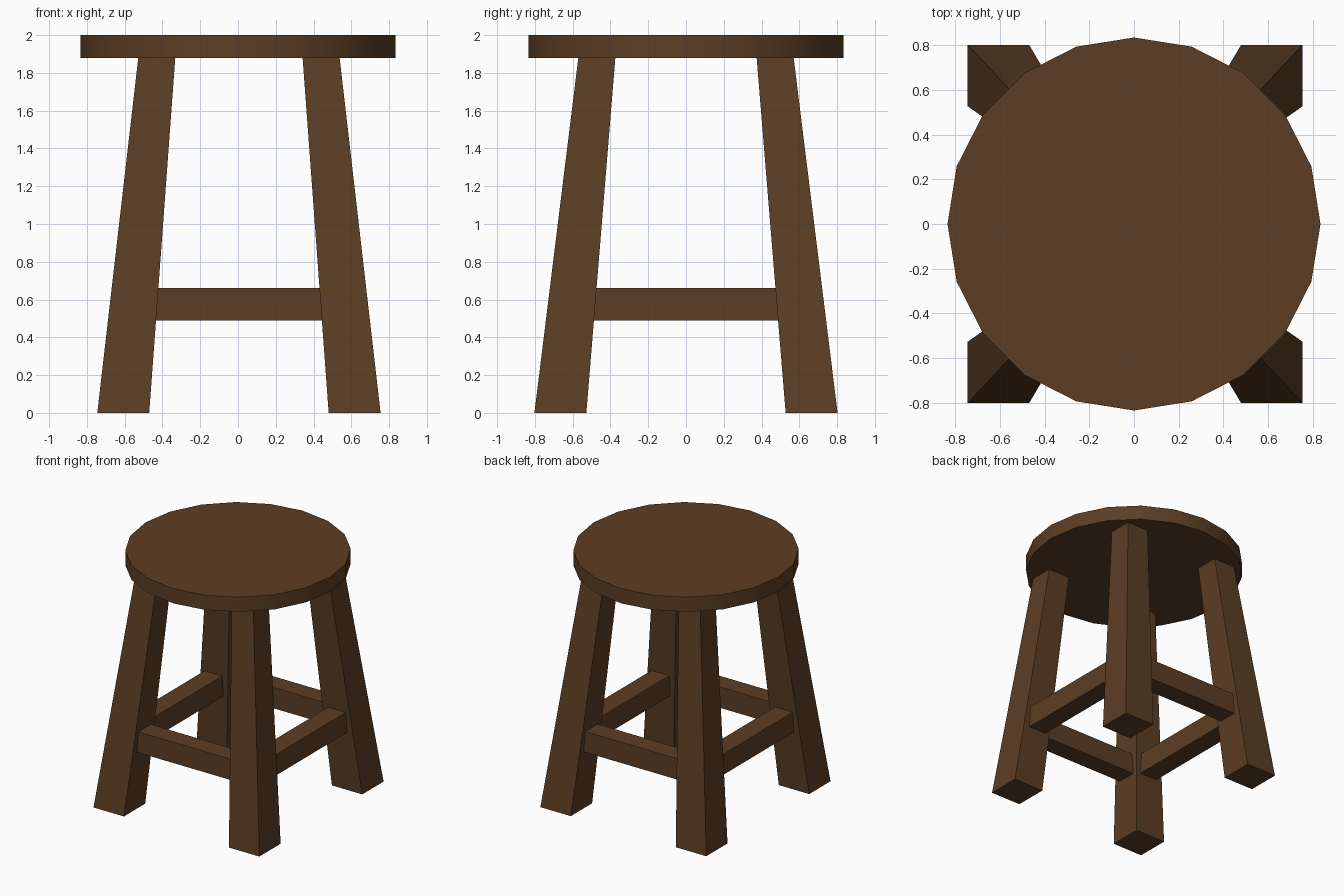
import bpy, bmesh, math
from mathutils import Matrix

if "Cube" in bpy.data.objects:
    bpy.data.objects.remove(bpy.data.objects["Cube"])

wood = bpy.data.materials.new("brown wood")
wood.diffuse_color = (0.107, 0.048, 0.018, 1)
wood.use_nodes = True
wood.node_tree.nodes["Principled BSDF"].inputs["Base Color"].default_value = wood.diffuse_color

SEAT_BOTTOM, SEAT_TOP, SEAT_RADIUS = 1.88, 2.0, 0.835
RUNG_LOW, RUNG_HIGH, RUNG_WIDTH = 0.49, 0.66, 0.16
OFFSET_X = 0.005  # the leg frame sits a hair to the right
FOOT = (0.6125, 0.665, 0.1375)  # leg centre x, y and half width at the floor
HEAD = (0.435, 0.472, 0.098)    # the same under the seat


def add_object(name, bm):
    bmesh.ops.recalc_face_normals(bm, faces=bm.faces)
    mesh = bpy.data.meshes.new(name)
    bm.to_mesh(mesh)
    bm.free()
    mesh.materials.append(wood)
    obj = bpy.data.objects.new(name, mesh)
    bpy.context.collection.objects.link(obj)
    return obj


def leg_at(z):
    t = z / SEAT_BOTTOM
    return [f + (h - f) * t for f, h in zip(FOOT, HEAD)]


def leg(name, sx, sy):
    bm = bmesh.new()
    bmesh.ops.create_cube(bm, size=2)
    for v in bm.verts:
        z = SEAT_BOTTOM if v.co.z > 0 else 0
        cx, cy, half = leg_at(z)
        v.co = (sx * cx + v.co.x * half + OFFSET_X, sy * cy + v.co.y * half, z)
    add_object(name, bm)


def rung(name, axis, side):
    # axis 0 runs along x, axis 1 along y; the ends follow the leg slope
    bm = bmesh.new()
    bmesh.ops.create_cube(bm, size=2)
    mid = leg_at((RUNG_LOW + RUNG_HIGH) / 2)
    for v in bm.verts:
        z = RUNG_HIGH if v.co.z > 0 else RUNG_LOW
        here = leg_at(z)
        reach = here[axis] - here[2] + 0.01
        across = side * mid[1 - axis]
        p = [0, 0]
        p[axis] = v.co[axis] * reach
        p[1 - axis] = across + v.co[1 - axis] * RUNG_WIDTH / 2
        v.co = (p[0] + OFFSET_X, p[1], z)
    add_object(name, bm)


# Round seat with twenty sides
bm = bmesh.new()
bmesh.ops.create_cone(bm, cap_ends=True, segments=20, radius1=SEAT_RADIUS,
                      radius2=SEAT_RADIUS, depth=SEAT_TOP - SEAT_BOTTOM,
                      matrix=Matrix.Translation((0, 0, (SEAT_TOP + SEAT_BOTTOM) / 2)))
seat = add_object("seat", bm)
bpy.context.view_layer.objects.active = seat
seat.select_set(True)
bpy.ops.object.shade_smooth_by_angle(angle=math.radians(30))

# Splayed, tapered legs
for y_name, sy in (("front", -1), ("back", 1)):
    for x_name, sx in (("left", -1), ("right", 1)):
        leg(f"{y_name}_{x_name}_leg", sx, sy)

# Rungs joining neighbouring legs
for name, axis, side in (("front", 0, -1), ("back", 0, 1), ("left", 1, -1), ("right", 1, 1)):
    rung(f"{name}_rung", axis, side)
